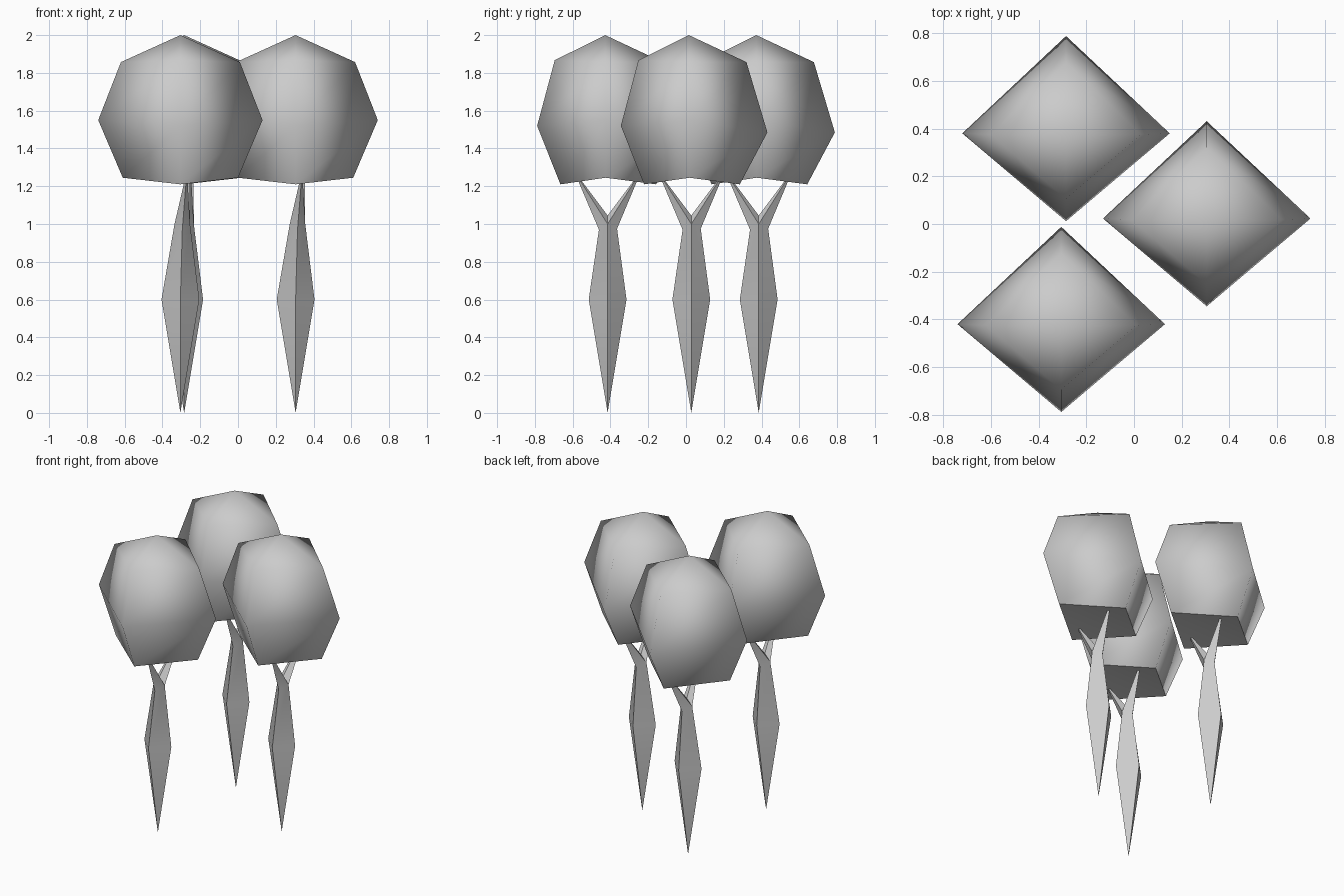
import bpy, bmesh, math

if "Cube" in bpy.data.objects:
    bpy.data.objects.remove(bpy.data.objects["Cube"])


def ring(bm, rx, y_front, y_back, y_side, z_side, z_front, z_back, x_mid=0.0):
    """Four-point diamond ring: right, back, left, front."""
    pts = [(x_mid + rx, y_side, z_side), (x_mid, y_back, z_back),
           (x_mid - rx, y_side, z_side), (x_mid, y_front, z_front)]
    return [bm.verts.new(p) for p in pts]


def bridge(bm, low, high):
    return [bm.faces.new((low[i], low[(i + 1) % 4], high[(i + 1) % 4], high[i])) for i in range(4)]


def fan(bm, loop, tip):
    return [bm.faces.new((loop[i], loop[(i + 1) % len(loop)], tip)) for i in range(len(loop))]


def finish(bm, name):
    bmesh.ops.recalc_face_normals(bm, faces=bm.faces[:])
    for f in bm.faces:
        f.smooth = True
    mesh = bpy.data.meshes.new(name)
    bm.to_mesh(mesh)
    bm.free()
    return mesh


# Crown: four-sided smooth blob with a sharp-edged underside
bm = bmesh.new()
low = ring(bm, 0.305, -0.25, 0.257, -0.01, 1.245, 1.21, 1.21)
mid = ring(bm, 0.435, -0.373, 0.403, -0.005, 1.55, 1.52, 1.485)
top = ring(bm, 0.315, -0.28, 0.292, -0.01, 1.857, 1.867, 1.857)
bridge(bm, low, mid)
bridge(bm, mid, top)
fan(bm, top, bm.verts.new((0, -0.013, 2.0)))
bottom = [bm.faces.new((low[3], low[2], low[0])), bm.faces.new((low[0], low[2], low[1]))]
for i in range(4):
    bm.edges.get((low[i], low[(i + 1) % 4])).smooth = False
crown_mesh = finish(bm, "crown")

# Trunk: spike below, swelling, then a fork of two tapering branches
bm = bmesh.new()
belly = ring(bm, 0.10, -0.10, 0.10, 0.0, 0.6, 0.6, 0.6)
neck = ring(bm, 0.041, -0.046, 0.05, 0.0, 1.0, 0.97, 0.975, x_mid=0.01)
fan(bm, belly, bm.verts.new((0, 0, 0)))
bridge(bm, belly, neck)
crotch = bm.verts.new((0.01, 0.0, 1.045))
right, back, left, front = neck
fan(bm, [right, crotch, left, front], bm.verts.new((0.035, -0.18, 1.285)))
fan(bm, [left, crotch, right, back], bm.verts.new((0.05, 0.18, 1.285)))
trunk_mesh = finish(bm, "trunk")

# Three identical trees
for x, y in [(-0.285, 0.385), (-0.305, -0.415), (0.305, 0.028)]:
    for name, mesh in (("crown", crown_mesh), ("trunk", trunk_mesh)):
        obj = bpy.data.objects.new(name, mesh.copy())
        obj.location = (x, y, 0)
        bpy.context.collection.objects.link(obj)
        if name == "trunk":
            bpy.ops.object.select_all(action='DESELECT')
            obj.select_set(True)
            bpy.context.view_layer.objects.active = obj
            bpy.ops.object.shade_smooth_by_angle(angle=math.radians(35))
